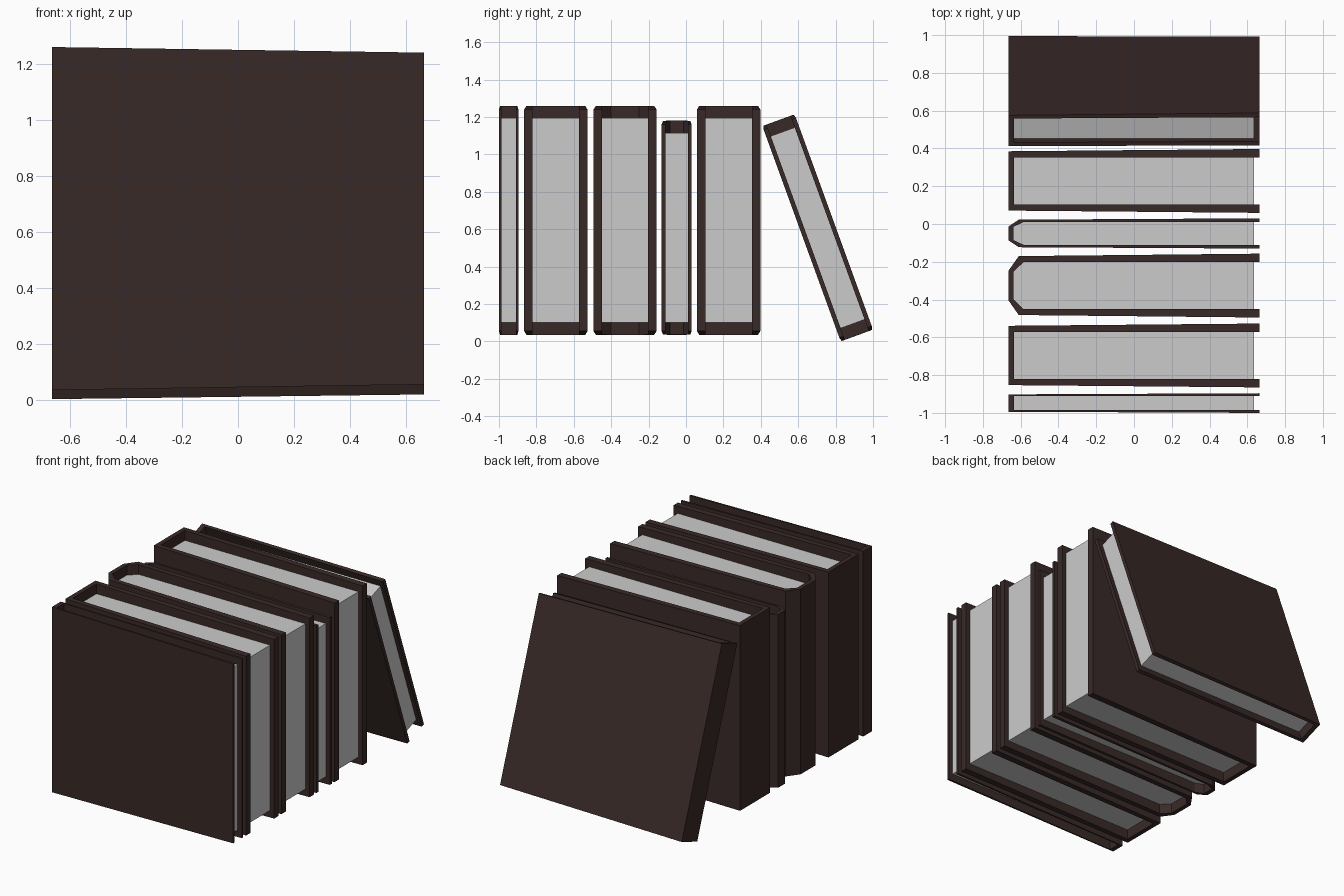
import bpy, bmesh, math

if "Cube" in bpy.data.objects:
    bpy.data.objects.remove(bpy.data.objects["Cube"])

cover_mat = bpy.data.materials.new("dark_brown_cover")
cover_mat.diffuse_color = (0.04, 0.023, 0.021, 1)
cover_mat.use_nodes = True
cover_mat.node_tree.nodes["Principled BSDF"].inputs["Base Color"].default_value = cover_mat.diffuse_color

X = 0.665          # half depth of a cover
PAGE_X = 0.635     # fore edge of the pages


def add_object(name, bm, y, z, tilt, mat=None):
    bmesh.ops.recalc_face_normals(bm, faces=bm.faces[:])
    me = bpy.data.meshes.new(name)
    bm.to_mesh(me)
    bm.free()
    if mat:
        me.materials.append(mat)
    ob = bpy.data.objects.new(name, me)
    ob.location = (0, y, z)
    ob.rotation_euler = (tilt, 0, 0)
    bpy.context.collection.objects.link(ob)


def mirrored(half):
    return half + [(x, -y) for x, y in reversed(half)]


def book(name, y, z, fore, spine, page, height, rounded=False, tilt=0.0):
    """fore, spine, page and height are half sizes."""
    if rounded:
        outer = mirrored([(X, fore), (-0.61, spine), (-X, spine * 0.5)])
        inner = mirrored([(X, page), (-0.585, page), (-0.637, page * 0.6)])
    else:
        outer = mirrored([(X, fore), (-X, spine)])
        inner = mirrored([(X, page), (-PAGE_X, page)])

    # cover: U-shaped wall whose height tapers slightly towards the fore edge
    bm = bmesh.new()

    def ring(points, sign):
        return [bm.verts.new((px, py, sign * (height - 0.02 * (px + X) / (2 * X))))
                for px, py in points]

    ot, ob, it, ib = ring(outer, 1), ring(outer, -1), ring(inner, 1), ring(inner, -1)
    for a, b in ((ot, ob), (it, ib), (ot, it), (ob, ib)):
        for i in range(len(a) - 1):
            bm.faces.new((a[i], a[i + 1], b[i + 1], b[i]))
    for i in (0, -1):
        bm.faces.new((ot[i], it[i], ib[i], ob[i]))
    add_object(name + "_cover", bm, y, z, tilt, cover_mat)

    # page block: shorter prism filling the inside of the cover
    bm = bmesh.new()
    outline = [(min(px, PAGE_X), py) for px, py in inner]
    h = height - 0.066
    face = bm.faces.new([bm.verts.new((px, py, -h)) for px, py in outline])
    ext = bmesh.ops.extrude_face_region(bm, geom=[face])["geom"]
    bmesh.ops.translate(bm, vec=(0, 0, 2 * h),
                        verts=[v for v in ext if isinstance(v, bmesh.types.BMVert)])
    add_object(name + "_pages", bm, y, z, tilt)


# upright row, front to back
book("thin_book", -0.948, 0.647, 0.052, 0.046, 0.038, 0.6125)
book("thick_book_front", -0.696, 0.647, 0.169, 0.157, 0.124, 0.6125)
book("thick_book_round", -0.326, 0.647, 0.169, 0.156, 0.124, 0.6125, rounded=True)
book("short_book_round", -0.05, 0.6075, 0.080, 0.073, 0.060, 0.5725, rounded=True)
book("thick_book_back", 0.228, 0.647, 0.169, 0.157, 0.124, 0.6125)
# leaning book at the back
book("leaning_book", 0.704, 0.607, 0.092, 0.086, 0.068, 0.6125, tilt=math.radians(20))
